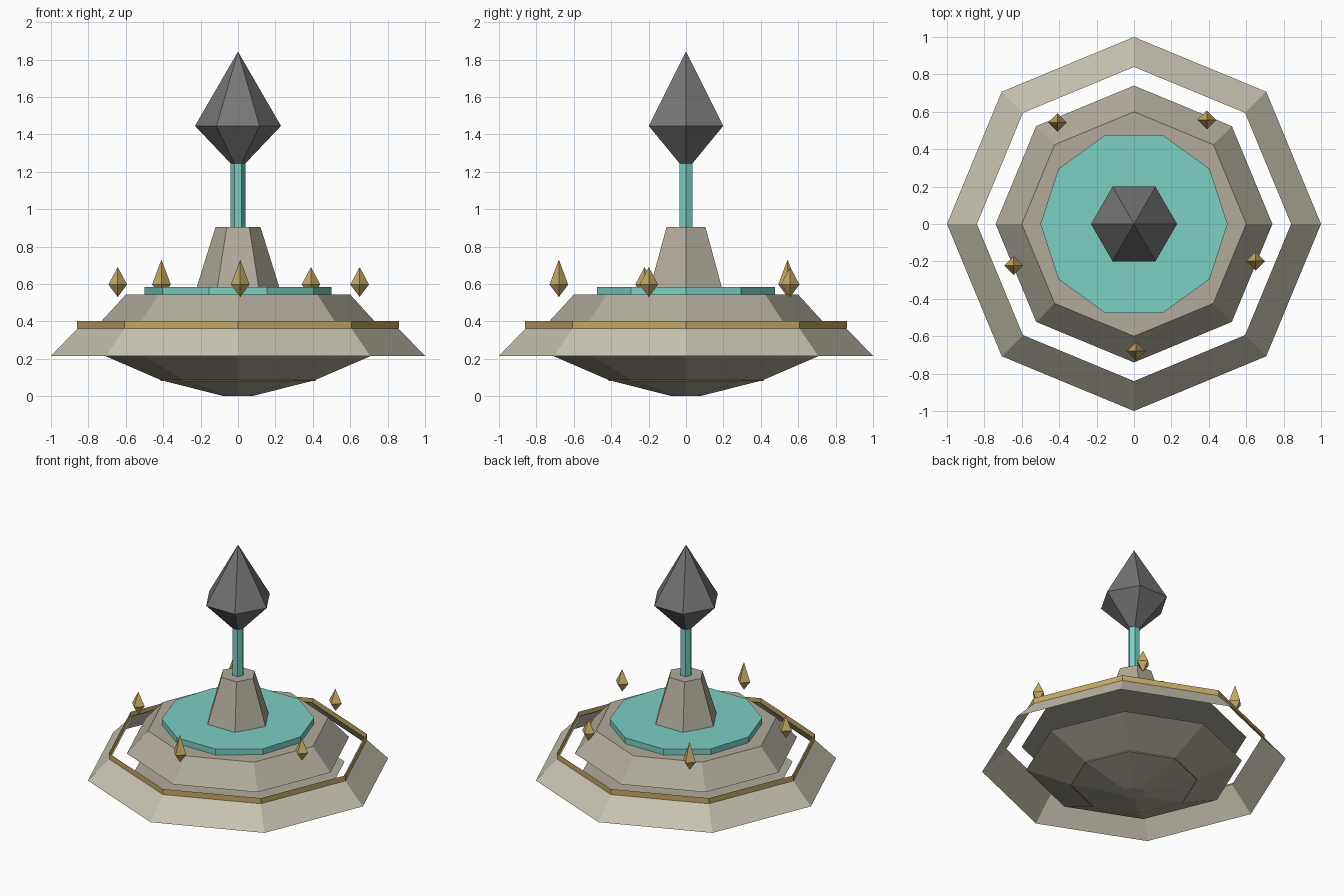
import bpy, bmesh
from math import sin, cos, radians, tau

if "Cube" in bpy.data.objects:
    bpy.data.objects.remove(bpy.data.objects["Cube"])


def material(name, rgb):
    m = bpy.data.materials.new(name)
    m.diffuse_color = (*rgb, 1)
    m.use_nodes = True
    m.node_tree.nodes["Principled BSDF"].inputs["Base Color"].default_value = m.diffuse_color
    return m


pale_stone = material("pale_stone", (0.58, 0.55, 0.44))
stone = material("stone", (0.44, 0.41, 0.33))
gold = material("gold", (0.56, 0.40, 0.13))
teal = material("teal", (0.20, 0.62, 0.54))
dark_grey = material("dark_grey", (0.18, 0.18, 0.18))


def lathe(name, profile, sides, mat, caps=True, at=(0, 0)):
    """Flat-sided turned shape; profile lists (radius, z) from bottom to top."""
    bm = bmesh.new()
    rings = []
    for r, z in profile:
        n = sides if r > 0 else 1
        rings.append([bm.verts.new((r * cos(tau * i / sides), r * sin(tau * i / sides), z))
                      for i in range(n)])
    for a, b in zip(rings, rings[1:]):
        for i in range(sides):
            j = (i + 1) % sides
            quad = [a[i % len(a)], a[j % len(a)], b[j % len(b)], b[i % len(b)]]
            bm.faces.new(list(dict.fromkeys(quad)))
    if caps:
        if len(rings[0]) > 1:
            bm.faces.new(rings[0][::-1])
        if len(rings[-1]) > 1:
            bm.faces.new(rings[-1])
    mesh = bpy.data.meshes.new(name)
    bm.to_mesh(mesh)
    bm.free()
    mesh.materials.append(mat)
    ob = bpy.data.objects.new(name, mesh)
    ob.location = (*at, 0)
    bpy.context.collection.objects.link(ob)
    return ob


# Octagonal hull: lower bowl, floating skirt, upper deck
lathe("lower_bowl", [(0.075, 0), (0.41, 0.085), (0.71, 0.215)], 8, stone)
lathe("outer_skirt", [(1.0, 0.215), (0.84, 0.38)], 8, pale_stone, caps=False)
lathe("upper_deck", [(0.74, 0.39), (0.60, 0.543)], 8, stone)

# Thin gold bands
lathe("skirt_band", [(0.86, 0.362), (0.86, 0.402)], 8, gold, caps=False)
lathe("bowl_band", [(0.415, 0.08), (0.415, 0.094)], 8, gold, caps=False)

# Central tower
lathe("platform_disc", [(0.50, 0.543), (0.50, 0.585)], 10, teal)
lathe("pedestal", [(0.22, 0.585), (0.12, 0.905)], 6, stone)
lathe("pole", [(0.04, 0.905), (0.04, 1.245)], 6, teal)
lathe("large_crystal", [(0.04, 1.245), (0.23, 1.445), (0, 1.842)], 6, dark_grey)

# Ring of small floating crystals
for k, top in enumerate((0.73, 0.69, 0.69, 0.73, 0.69)):
    a = radians(-89 + 72 * k)
    lathe(f"small_crystal_{k + 1}", [(0, 0.53), (0.05, 0.597), (0, top)], 4, gold,
          at=(0.68 * cos(a), 0.68 * sin(a)))
